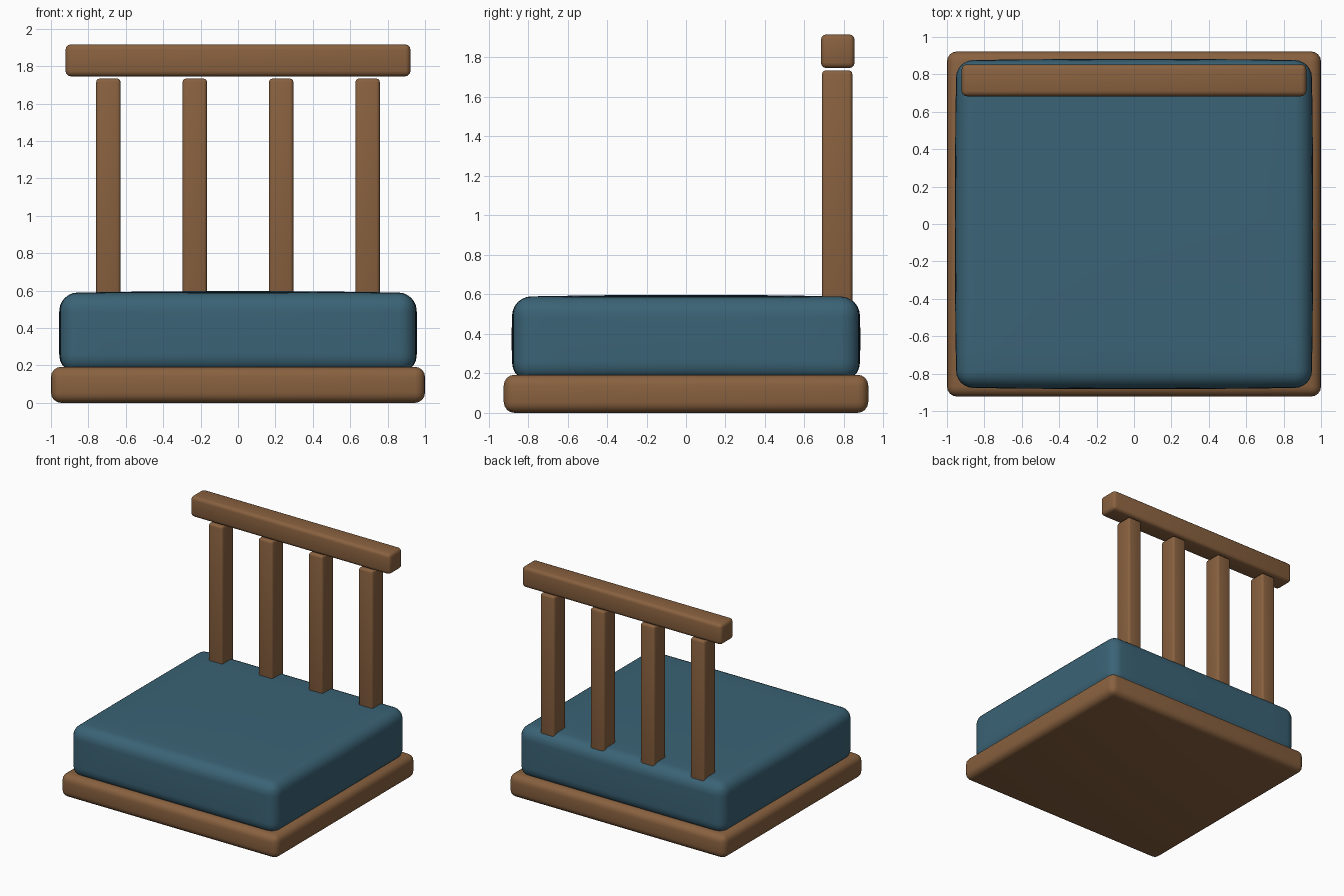
import bpy, bmesh, math
from mathutils import Vector

if "Cube" in bpy.data.objects:
    bpy.data.objects.remove(bpy.data.objects["Cube"])


def material(name, rgb):
    m = bpy.data.materials.new(name)
    m.diffuse_color = (*rgb, 1)
    m.use_nodes = True
    m.node_tree.nodes["Principled BSDF"].inputs["Base Color"].default_value = m.diffuse_color
    return m


WOOD = material("warm wood", (0.25, 0.12, 0.05))
FABRIC = material("teal fabric", (0.043, 0.125, 0.18))


def rounded_box(name, lo, hi, radius, mat, segments=4, crown=None):
    """Bevelled box between two corners; crown = outward bulge per axis."""
    lo, hi = Vector(lo), Vector(hi)
    mid, half = (lo + hi) / 2, (hi - lo) / 2
    bm = bmesh.new()
    bmesh.ops.create_cube(bm, size=2)
    for v in bm.verts:
        v.co = Vector(v.co[i] * half[i] for i in range(3))
    bmesh.ops.bevel(bm, geom=bm.edges[:], offset=radius, segments=segments,
                    profile=0.5, affect='EDGES')
    if crown:
        # slice the faces so that they can swell gently
        for axis in range(3):
            normal = Vector((0, 0, 0))
            normal[axis] = 1
            for k in range(-3, 4):
                bmesh.ops.bisect_plane(
                    bm, geom=bm.verts[:] + bm.edges[:] + bm.faces[:],
                    plane_co=normal * half[axis] * k / 4, plane_no=normal)
        for v in bm.verts:
            n = [v.co[i] / half[i] for i in range(3)]
            for i in range(3):
                a, b = n[(i + 1) % 3], n[(i + 2) % 3]
                v.co[i] += n[i] * crown[i] * (1 - a * a) * (1 - b * b)
    me = bpy.data.meshes.new(name)
    bm.to_mesh(me)
    bm.free()
    me.materials.append(mat)
    ob = bpy.data.objects.new(name, me)
    ob.location = mid
    bpy.context.collection.objects.link(ob)
    bpy.context.view_layer.objects.active = ob
    ob.select_set(True)
    bpy.ops.object.shade_smooth_by_angle(angle=math.radians(40))
    ob.select_set(False)
    return ob


# Wooden base and seat cushion
rounded_box("base", (-1, -0.923, 0), (1, 0.923, 0.193), 0.055, WOOD)
rounded_box("seat_cushion", (-0.95, -0.875, 0.16), (0.95, 0.875, 0.588),
            0.09, FABRIC, 6, crown=(0.008, 0.008, 0.01))

# Back rest: four slats under a top rail
for i in range(4):
    x = -0.693 + i * 0.462
    rounded_box(f"back_slat_{i + 1}", (x - 0.065, 0.689, 0.5),
                (x + 0.065, 0.842, 1.734), 0.018, WOOD, 3)
rounded_box("top_rail", (-0.922, 0.683, 1.746), (0.922, 0.854, 1.917),
            0.028, WOOD, 3)
